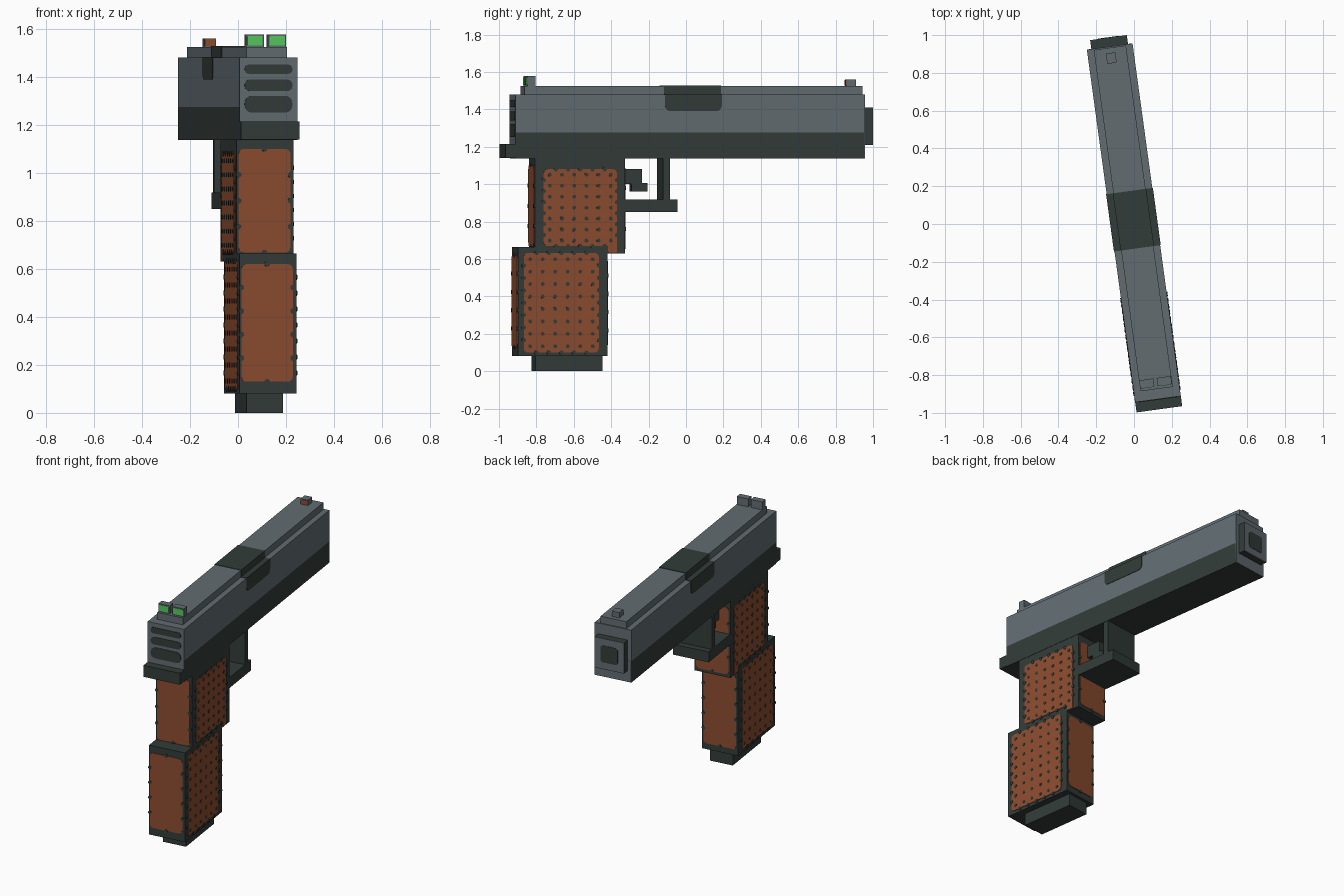
import bpy, bmesh, math
from mathutils import Matrix, Vector

if "Cube" in bpy.data.objects:
    bpy.data.objects.remove(bpy.data.objects["Cube"])

TURN = Matrix.Rotation(math.radians(7.8), 4, 'Z')   # whole model is turned slightly


def material(name, rgb):
    m = bpy.data.materials.new(name)
    m.diffuse_color = (*rgb, 1)
    m.use_nodes = True
    m.node_tree.nodes["Principled BSDF"].inputs["Base Color"].default_value = m.diffuse_color
    return m


GREY = material("slide grey", (0.122, 0.150, 0.165))
DARK = material("frame dark", (0.032, 0.045, 0.041))
RUST = material("grip rust", (0.262, 0.073, 0.028))
GREEN = material("sight green", (0.09, 0.58, 0.11))


def finish(bm, name, mat):
    bmesh.ops.recalc_face_normals(bm, faces=bm.faces)
    bm.transform(TURN)
    me = bpy.data.meshes.new(name)
    bm.to_mesh(me)
    bm.free()
    me.materials.append(mat)
    ob = bpy.data.objects.new(name, me)
    bpy.context.collection.objects.link(ob)
    return ob


def box(name, mat, x, y, z):
    """Box from (low, high) pairs; a single x value means symmetric."""
    x = x if isinstance(x, tuple) else (-x, x)
    bm = bmesh.new()
    bmesh.ops.create_cube(bm, size=1)
    for v in bm.verts:
        v.co = [lo + (c + 0.5) * (hi - lo) for c, (lo, hi) in zip(v.co, (x, y, z))]
    return finish(bm, name, mat)


# side -> (horizontal axis, outward normal)
SIDES = {
    "right": (Vector((0, 1, 0)), Vector((1, 0, 0))),
    "left": (Vector((0, 1, 0)), Vector((-1, 0, 0))),
    "rear": (Vector((1, 0, 0)), Vector((0, -1, 0))),
    "front": (Vector((1, 0, 0)), Vector((0, 1, 0))),
}


def add_plate(bm, side, depth, u, z, r, thick, seg=4):
    """Rounded thin plate standing on a wall at the given distance from the origin."""
    axis, normal = SIDES[side]
    pts = []
    corners = ((u[1] - r, z[1] - r), (u[0] + r, z[1] - r), (u[0] + r, z[0] + r), (u[1] - r, z[0] + r))
    for i, (cu, cz) in enumerate(corners):
        for k in range(seg + 1):
            a = math.pi / 2 * (i + k / seg)
            pts.append((cu + r * math.cos(a), cz + r * math.sin(a)))
    rings = [[bm.verts.new(axis * pu + normal * d + Vector((0, 0, pz))) for pu, pz in pts]
             for d in (depth - 0.002, depth + thick)]
    bm.faces.new(rings[0])
    bm.faces.new(rings[1])
    n = len(pts)
    for i in range(n):
        j = (i + 1) % n
        bm.faces.new((rings[0][i], rings[0][j], rings[1][j], rings[1][i]))


def plate(name, mat, side, depth, u, z, r=0.01, thick=0.003):
    bm = bmesh.new()
    add_plate(bm, side, depth, u, z, r, thick)
    return finish(bm, name, mat)


def grip_panel(name, side, depth, u, z, cols, rows, inner):
    """Rust panel with dark studs: notched border, plus a grid inside."""
    plate(name, RUST, side, depth, u, z, 0.022, 0.004)
    bm = bmesh.new()
    su, sz = (u[1] - u[0]) / cols, (z[1] - z[0]) / rows

    def stud(cu, cz, h):
        add_plate(bm, side, depth, (cu - h, cu + h), (cz - h, cz + h), h * 0.6, 0.006, 1)

    for i in range(1, cols):
        for e in z:
            stud(u[0] + i * su, e, 0.011)
    for j in range(1, rows):
        for e in u:
            stud(e, z[0] + j * sz, 0.011)
    if inner:
        for i in range(cols):
            for j in range(rows):
                stud(u[0] + (i + 0.5) * su, z[0] + (j + 0.5) * sz, 0.010)
    finish(bm, name + "_studs", DARK)


# Slide, top rib and frame rail
box("slide", GREY, 0.122, (-0.936, 0.948), (1.275, 1.48))
box("slide_rib", GREY, 0.086, (-0.882, 0.942), (1.47, 1.525))
box("frame_rail", DARK, 0.122, (-0.934, 0.945), (1.136, 1.275))
box("frame_tang", DARK, 0.122, (-0.99, -0.90), (1.14, 1.215))
box("slide_nose", GREY, 0.122, (0.944, 0.949), (1.137, 1.28))
box("slide_back_plate", GREY, 0.1215, (-0.9365, -0.93), (1.21, 1.28))

# Dark ejection band wrapped over the slide
PORT = (-0.13, 0.176)
box("port_band_top", DARK, 0.089, PORT, (1.475, 1.528))
box("port_band_step", DARK, 0.1245, PORT, (1.465, 1.483))
for s in ("right", "left"):
    plate("port_band_" + s, DARK, s, 0.122, PORT, (1.39, 1.482), 0.03)
    bpy.context.view_layer.update()
box("port_band_shoulder", DARK, 0.125, PORT, (1.44, 1.482))

# Vents on the back of the slide
for i, (zc, h) in enumerate(((1.432, 0.019), (1.365, 0.024), (1.286, 0.035))):
    plate(f"rear_vent_{i + 1}", DARK, "rear", 0.9365, (-0.1, 0.1), (zc - h, zc + h), h * 0.85)

# Muzzle block with grey face and dark bore
box("muzzle_block", DARK, 0.098, (0.94, 0.993), (1.21, 1.41))
plate("muzzle_face", GREY, "front", 0.993, (-0.098, 0.098), (1.21, 1.41), 0.002)
plate("muzzle_bore", DARK, "front", 0.996, (-0.057, 0.057), (1.255, 1.365), 0.015, 0.002)

# Sights
for s, x in (("left", (-0.086, -0.010)), ("right", (0.008, 0.084))):
    box("rear_sight_" + s, GREY, x, (-0.866, -0.824), (1.52, 1.577))
    plate("rear_sight_dot_" + s, GREEN, "rear", 0.866, (x[0] + 0.006, x[1] - 0.006),
          (1.531, 1.571), 0.004)
box("front_sight", GREY, 0.025, (0.862, 0.914), (1.52, 1.56))
plate("front_sight_dot", RUST, "rear", -0.862, (-0.022, 0.022), (1.527, 1.557), 0.003)

# Trigger and guard
box("trigger_upper", DARK, 0.045, (-0.35, -0.243), (1.0, 1.08))
box("trigger_tip", DARK, 0.045, (-0.30, -0.215), (0.962, 1.005))
box("guard_bar", DARK, 0.12, (-0.36, -0.062), (0.85, 0.918))
box("guard_post", DARK, 0.12, (-0.14, -0.103), (0.91, 1.14))

# Grip blocks and base plate
box("grip_upper", DARK, 0.12, (-0.832, -0.345), (0.63, 1.14))
box("grip_lower", DARK, 0.12, (-0.922, -0.441), (0.08, 0.665))
box("base_plate", DARK, 0.076, (-0.823, -0.46), (0.0, 0.09))

# Grip panels on every side
for s in ("right", "left"):
    grip_panel("upper_panel_" + s, s, 0.12, (-0.785, -0.39), (0.669, 1.08), 6, 7, True)
    grip_panel("lower_panel_" + s, s, 0.12, (-0.892, -0.487), (0.10, 0.632), 6, 8, True)
plate("upper_panel_skirt_right", RUST, "right", 0.12, (-0.438, -0.39), (0.635, 0.70), 0.004, 0.004)
plate("upper_panel_skirt_left", RUST, "left", 0.12, (-0.438, -0.39), (0.635, 0.70), 0.004, 0.004)
grip_panel("upper_panel_rear", "rear", 0.832, (-0.112, 0.106), (0.668, 1.10), 2, 4, False)
grip_panel("lower_panel_rear", "rear", 0.922, (-0.112, 0.104), (0.13, 0.62), 2, 5, False)
grip_panel("upper_panel_front", "front", -0.345, (-0.108, 0.108), (0.65, 1.09), 2, 4, False)
grip_panel("lower_panel_front", "front", -0.441, (-0.108, 0.108), (0.12, 0.61), 2, 5, False)
